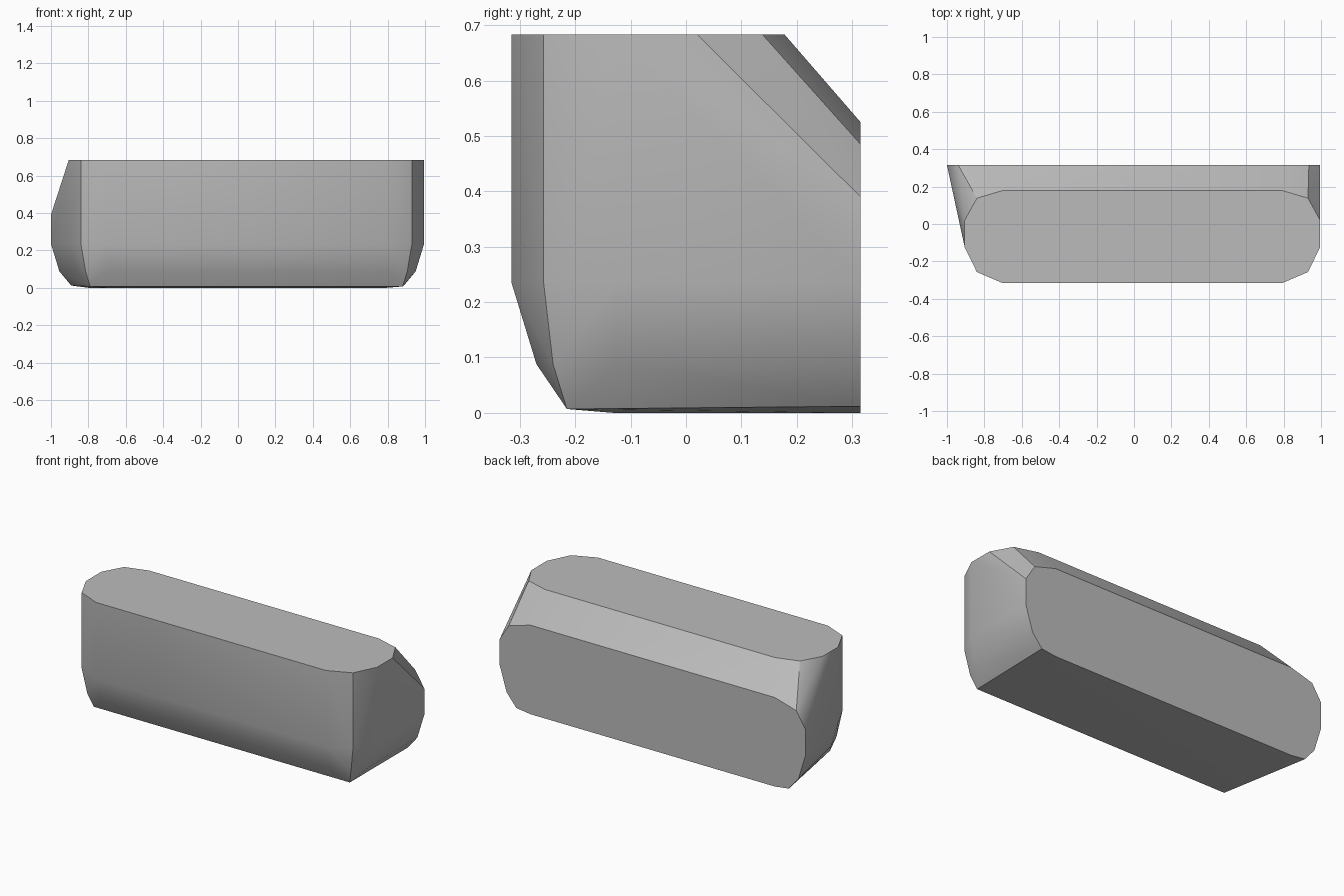
import bpy, bmesh, math

cube = bpy.data.objects.get("Cube")
if cube:
    bpy.data.objects.remove(cube, do_unlink=True)

grey = bpy.data.materials.new("plain grey")
grey.use_nodes = True
colour = (0.5, 0.5, 0.5, 1)
grey.diffuse_color = colour
grey.node_tree.nodes["Principled BSDF"].inputs["Base Color"].default_value = colour

TOP, SHOULDER, LOWER, BASE = 0.683, 0.235, 0.088, 0.007
FRONT, BACK = -0.315, 0.315
points = []


def ends(inset, y, z, right=0.995, left=-0.905):
    """Add a point at each end of the block, pulled in by inset."""
    points.extend([(right - inset, y, z), (left + inset, y, z)])


# Rounded front, straight from the top to the shoulder
for z in (TOP, SHOULDER):
    ends(0.2, FRONT, z)
    ends(0.065, -0.257, z)
    ends(0, -0.125, z)

# Back half of the flat top
for inset, y in ((0, 0.02), (0.065, 0.138), (0.2, 0.178)):
    ends(inset, y, TOP)

# Front curving under to the base
for inset, y in ((0.2, -0.27), (0.09, -0.24), (0.045, -0.125)):
    ends(inset, y, LOWER)
ends(0.115, -0.215, BASE)
ends(0.2, -0.13, 0)

# Flat back, slightly wider on one side
for inset, z in ((0, SHOULDER), (0, 0.39), (0.06, 0.485), (0.2, 0.525),
                 (0.045, LOWER), (0.108, 0.012), (0.2, 0)):
    ends(inset, BACK, z, left=-1)

# Wrap the profiles in one faceted skin
bm = bmesh.new()
for p in points:
    bm.verts.new(p)
hull = bmesh.ops.convex_hull(bm, input=bm.verts)
spare = {g for g in hull["geom_interior"] + hull["geom_unused"]
         if isinstance(g, bmesh.types.BMVert)}
bmesh.ops.delete(bm, geom=list(spare), context="VERTS")
bmesh.ops.dissolve_limit(bm, angle_limit=math.radians(0.5),
                         verts=bm.verts, edges=bm.edges)
bmesh.ops.recalc_face_normals(bm, faces=bm.faces)
mesh = bpy.data.meshes.new("rounded_block")
bm.to_mesh(mesh)
bm.free()
mesh.materials.append(grey)

block = bpy.data.objects.new("rounded_block", mesh)
bpy.context.collection.objects.link(block)
bpy.ops.object.select_all(action="DESELECT")
block.select_set(True)
bpy.context.view_layer.objects.active = block
bpy.ops.object.shade_smooth_by_angle(angle=math.radians(30))
